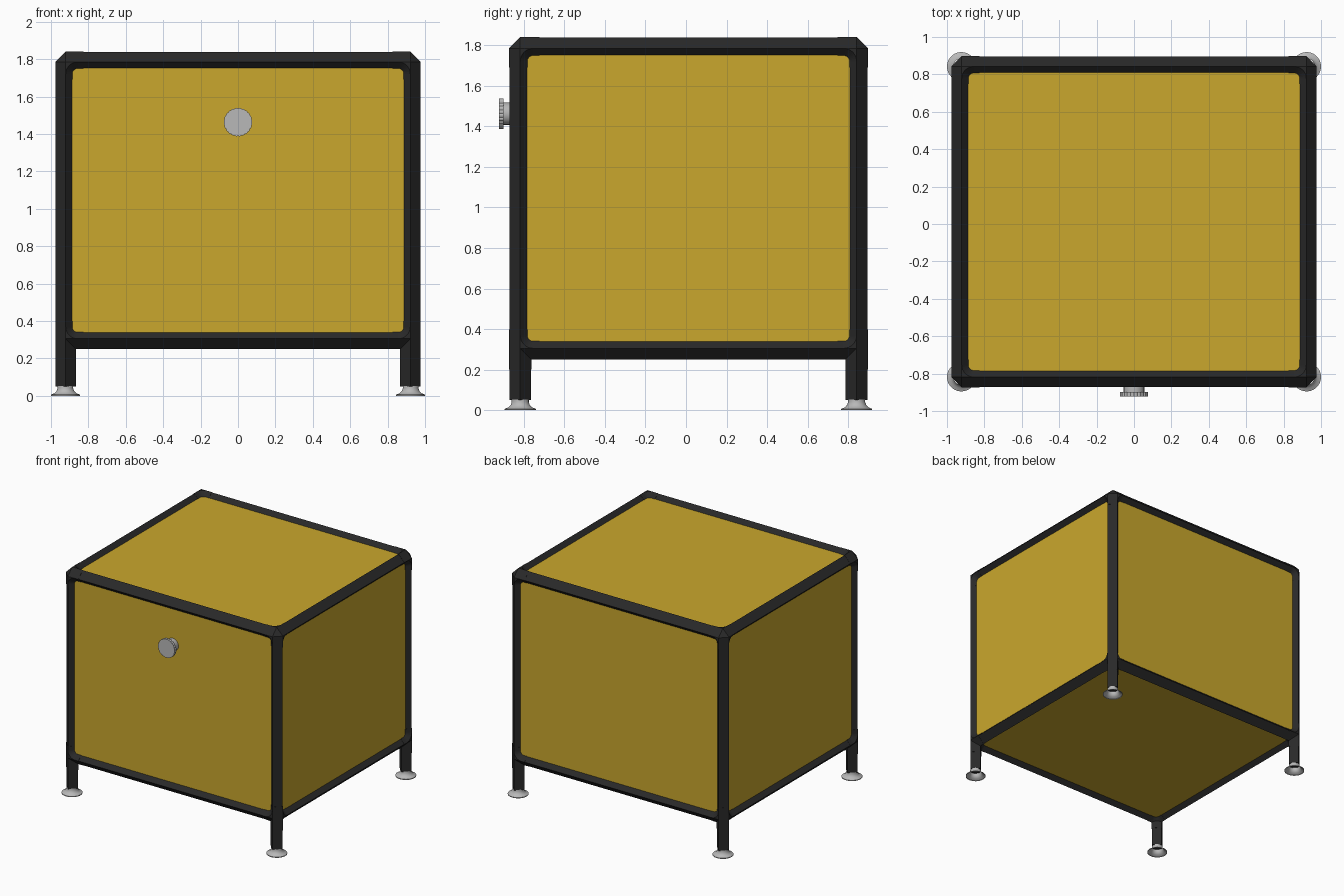
import bpy, bmesh, math
from mathutils import Vector, Matrix

old = bpy.data.objects.get("Cube")
if old:
    bpy.data.objects.remove(old, do_unlink=True)


def material(name, color, rough):
    m = bpy.data.materials.new(name)
    m.use_nodes = True
    m.diffuse_color = (*color, 1)
    bsdf = m.node_tree.nodes["Principled BSDF"]
    bsdf.inputs["Base Color"].default_value = (*color, 1)
    bsdf.inputs["Roughness"].default_value = rough
    return m


YELLOW = material("golden_yellow", (0.59, 0.39, 0.026), 0.5)
BLACK = material("soft_black", (0.022, 0.022, 0.022), 0.5)
SILVER = material("silver_grey", (0.48, 0.48, 0.48), 0.4)

# Frame centrelines
HALF = Vector((0.921, 0.83, 0.74))
MID = Vector((0, 0.012, 1.045))
TUBE, SLEEVE = 0.054, 0.056
REACH, LEG_REACH = 0.094, 0.105
FILLET, PANEL_OUT = 0.064, 0.021
FOOT_TOP = 0.05


def axis(i):
    return Vector([float(i == k) for k in range(3)])


def finish(bm, name, mat):
    me = bpy.data.meshes.new(name)
    bm.to_mesh(me)
    bm.free()
    me.materials.append(mat)
    ob = bpy.data.objects.new(name, me)
    bpy.context.collection.objects.link(ob)
    return ob


def add_bar(bm, start, end, i, r):
    """Square bar along axis i, with its edges turned toward the other axes."""
    u, v = axis((i + 1) % 3) * r, axis((i + 2) % 3) * r
    rings = [[bm.verts.new(p + d) for d in (u, v, -u, -v)] for p in (start, end)]
    faces = [bm.faces.new((rings[0][k], rings[0][(k + 1) % 4],
                           rings[1][(k + 1) % 4], rings[1][k])) for k in range(4)]
    faces += [bm.faces.new(ring) for ring in rings]
    bmesh.ops.recalc_face_normals(bm, faces=faces)


def add_face(bm, points, outward, smooth=False):
    f = bm.faces.new([bm.verts.new(p) for p in points])
    f.normal_update()
    if f.normal.dot(outward) < 0:
        f.normal_flip()
    f.smooth = smooth


def corner(signs):
    """Three-way connector with filleted inner corners, mirrored by signs."""
    bm = bmesh.new()
    add_face(bm, [axis(i) * SLEEVE for i in range(3)], Vector((1, 1, 1)))
    for i in range(3):
        n, u, v = axis(i), axis((i + 1) % 3), axis((i + 2) % 3)
        beyond = LEG_REACH if i == 2 and signs.z < 0 else 0
        add_bar(bm, -n * REACH, n * beyond, i, SLEEVE)

        def arc(radius, height):
            angles = [math.pi / 2 * k / 8 for k in range(9)]
            return [n * height - (u + v) * FILLET
                    + (u * math.cos(a) + v * math.sin(a)) * radius for a in angles]

        ridge = arc(FILLET, SLEEVE)
        drop = 0.042
        low = arc(FILLET - drop, SLEEVE - drop)
        add_face(bm, [n * SLEEVE] + ridge, n)
        for k in range(8):
            add_face(bm, (ridge[k], ridge[k + 1], low[k + 1], low[k]), n, True)
    mirror = Matrix.Diagonal(signs)
    bmesh.ops.transform(bm, matrix=mirror.to_4x4(), verts=bm.verts)
    if signs.x * signs.y * signs.z < 0:
        bmesh.ops.reverse_faces(bm, faces=bm.faces)
    side = "left" if signs.x > 0 else "right"
    end = "back" if signs.y > 0 else "front"
    level = "top" if signs.z > 0 else "bottom"
    ob = finish(bm, f"connector_{level}_{end}_{side}", BLACK)
    ob.location = MID + mirror @ HALF


def lathe(name, profile, steps, mat, location, turn=(0, 0, 0)):
    bm = bmesh.new()
    verts = [bm.verts.new((r, 0, z)) for r, z in profile]
    edges = [bm.edges.new(pair) for pair in zip(verts, verts[1:])]
    bmesh.ops.spin(bm, geom=verts + edges, axis=(0, 0, 1), cent=(0, 0, 0),
                   angle=math.tau, steps=steps)
    bmesh.ops.remove_doubles(bm, verts=bm.verts, dist=0.0001)
    bmesh.ops.recalc_face_normals(bm, faces=bm.faces)
    ob = finish(bm, name, mat)
    ob.location = location
    ob.rotation_euler = turn
    bpy.ops.object.select_all(action='DESELECT')
    ob.select_set(True)
    bpy.context.view_layer.objects.active = ob
    bpy.ops.object.shade_smooth_by_angle(angle=math.radians(35))


# Frame rails and upright posts
for i, name in enumerate(("cross_rail", "side_rail", "post")):
    j, k = (i + 1) % 3, (i + 2) % 3
    for a in (-1, 1):
        for b in (-1, 1):
            off = axis(j) * HALF[j] * a + axis(k) * HALF[k] * b
            bm = bmesh.new()
            add_bar(bm, MID + off - axis(i) * HALF[i],
                    MID + off + axis(i) * HALF[i], i, TUBE)
            finish(bm, name, BLACK)

# Corner connectors
for sx in (-1, 1):
    for sy in (-1, 1):
        for sz in (-1, 1):
            corner(Vector((sx, sy, sz)))

# Panels on all six sides
names = (("right_panel", "left_panel"), ("front_panel", "back_panel"),
         ("bottom_panel", "top_panel"))
for i in range(3):
    for s in (-1, 1):
        thick = 0.02
        size = HALF * 2
        size[i] = thick
        bm = bmesh.new()
        bmesh.ops.create_cube(bm, size=1)
        bmesh.ops.scale(bm, vec=size, verts=bm.verts)
        ob = finish(bm, names[i][s > 0], YELLOW)
        ob.location = MID + axis(i) * s * (HALF[i] + PANEL_OUT - thick / 2)

# Legs with flared feet
foot_profile = [(0.077, 0), (0.077, 0.006), (0.058, 0.014), (0.047, 0.026),
                (0.042, 0.04), (0.042, FOOT_TOP + 0.003)]
for sx in (-1, 1):
    for sy in (-1, 1):
        base = Vector((sx * HALF.x, MID.y + sy * HALF.y, FOOT_TOP))
        top = Vector((base.x, base.y, MID.z - HALF.z))
        bm = bmesh.new()
        add_bar(bm, base, top, 2, TUBE)
        finish(bm, "leg", BLACK)
        lathe("foot", foot_profile, 40, SILVER, (sx * 0.923, base.y, 0))

# Round pull knob with a fluted rim
KNOB = Vector((0, -0.9, 1.463))
toward_front = (math.pi / 2, 0, 0)
lathe("knob_neck", [(0.05, -0.07), (0.055, -0.03), (0.055, 0), (0, 0)],
      40, SILVER, KNOB, toward_front)
bm = bmesh.new()
bmesh.ops.create_cone(bm, cap_ends=True, segments=72, radius1=0.076,
                      radius2=0.076, depth=0.023)
for v in bm.verts:
    step = round(math.atan2(v.co.y, v.co.x) / math.tau * 72)
    if step % 3 == 0:
        v.co.x *= 0.965
        v.co.y *= 0.965
knob = finish(bm, "knob_disc", SILVER)
knob.location = KNOB - Vector((0, 0.011, 0))
knob.rotation_euler = toward_front
